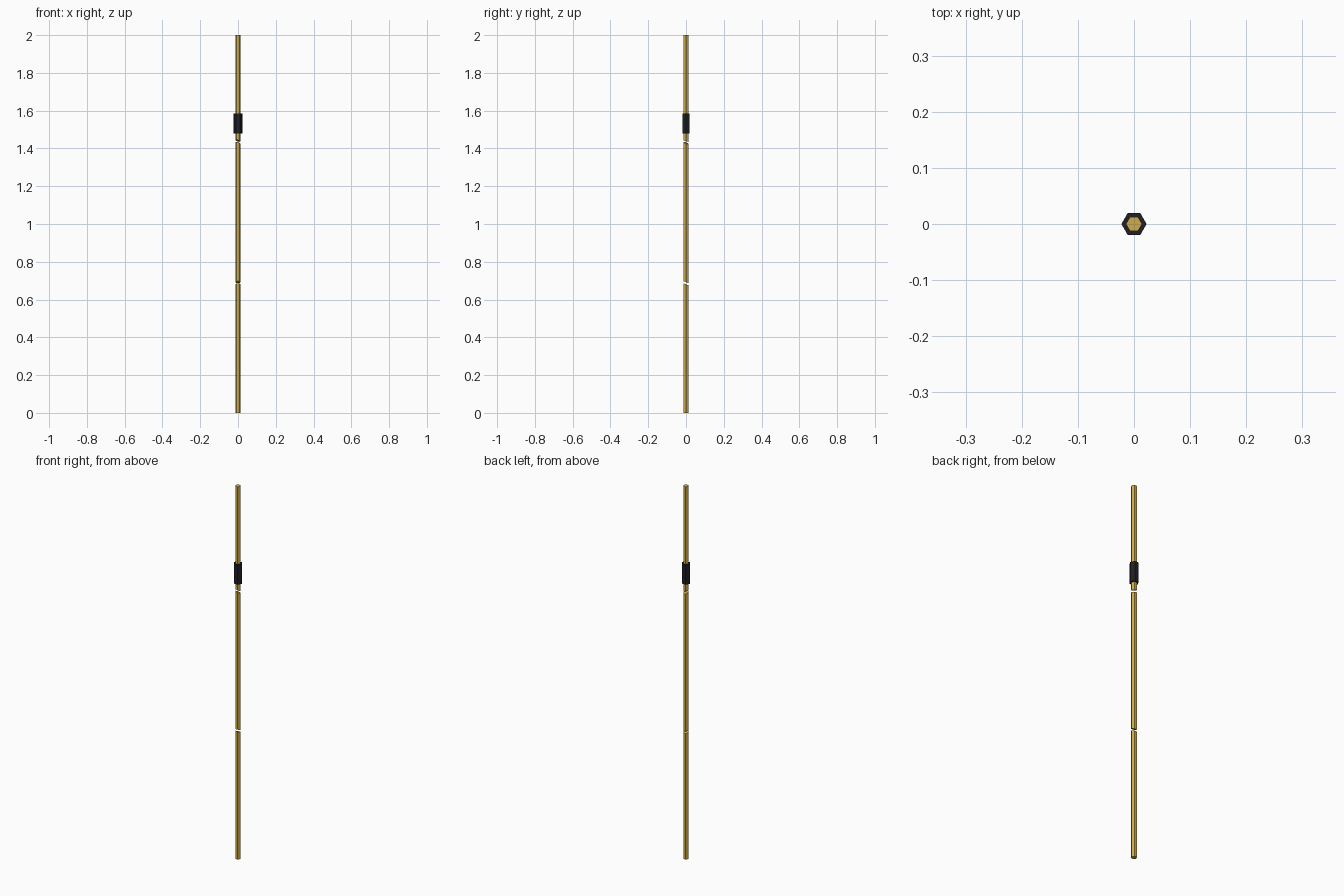
import bpy, math

if "Cube" in bpy.data.objects:
    bpy.data.objects.remove(bpy.data.objects["Cube"])


def material(name, rgb):
    m = bpy.data.materials.new(name)
    m.diffuse_color = (*rgb, 1.0)
    m.use_nodes = True
    m.node_tree.nodes["Principled BSDF"].inputs["Base Color"].default_value = m.diffuse_color
    return m


gold = material("brass_gold", (0.62, 0.41, 0.07))
black = material("grip_black", (0.014, 0.014, 0.016))


def hex_prism(name, radius, bottom, top, mat):
    """Hexagonal bar; each end is a plane (height, x slope, y slope)."""
    n = 6
    ring = [(radius * math.cos(math.tau * i / n), radius * math.sin(math.tau * i / n))
            for i in range(n)]
    verts = [(x, y, z + sx * x + sy * y) for z, sx, sy in (bottom, top) for x, y in ring]
    faces = [(i, (i + 1) % n, n + (i + 1) % n, n + i) for i in range(n)]
    faces += [tuple(reversed(range(n))), tuple(range(n, 2 * n))]
    mesh = bpy.data.meshes.new(name)
    mesh.from_pydata(verts, [], faces)
    mesh.materials.append(mat)
    obj = bpy.data.objects.new(name, mesh)
    bpy.context.collection.objects.link(obj)
    return obj


ROD = 0.0143
GRIP = 0.0225

# Three rod pieces separated by slanted cuts
hex_prism("lower_rod", ROD, (0, 0, 0), (0.681, 0, -0.4), gold)
hex_prism("middle_rod", ROD, (0.692, 0, -0.4), (1.429, -0.25, -0.35), gold)
hex_prism("upper_rod", ROD, (1.441, -0.25, -0.35), (2.0, 0, 0), gold)

# Black sleeve around the upper rod
hex_prism("grip_sleeve", GRIP, (1.479, 0, 0), (1.585, 0, 0), black)
